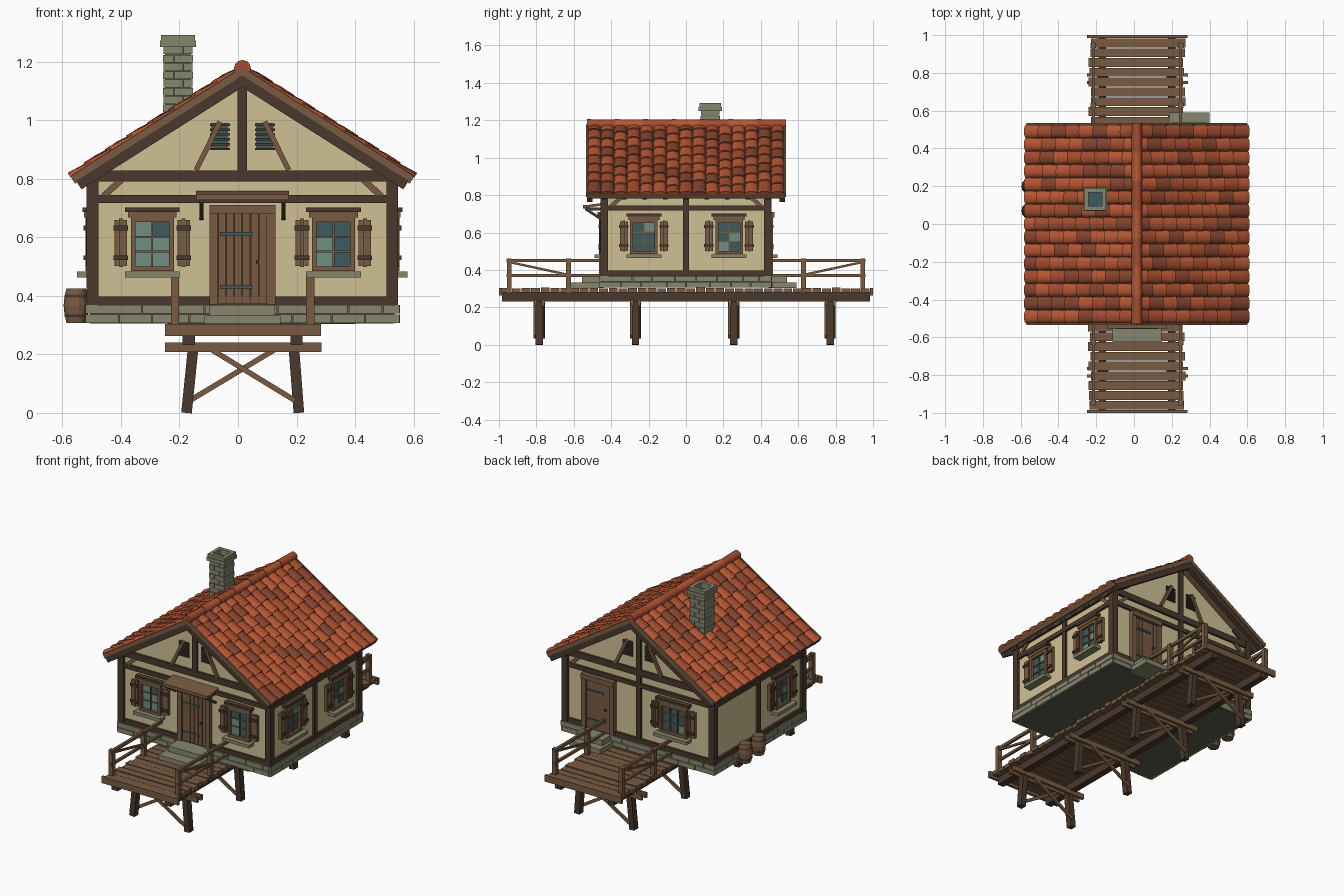
import bpy, bmesh, math, random
from mathutils import Matrix, Vector

if "Cube" in bpy.data.objects:
    bpy.data.objects.remove(bpy.data.objects["Cube"])

random.seed(4)
PALETTE = {  # sRGB 0-255
    "cream plaster": (208, 193, 149), "dark timber": (74, 57, 44), "wood": (120, 91, 66),
    "stone": (134, 135, 110), "mortar": (92, 94, 78), "dark glass": (62, 90, 92),
    "pale glass": (112, 142, 130), "bright tile": (184, 87, 52), "mid tile": (165, 77, 47),
    "brown tile": (134, 68, 47)}
MATS = {}
for key, rgb in PALETTE.items():
    m = MATS[key] = bpy.data.materials.new(key.replace(" ", "_"))
    m.diffuse_color = [((c / 255 + 0.055) / 1.055) ** 2.4 for c in rgb] + [1]
    m.use_nodes = True
    m.node_tree.nodes["Principled BSDF"].inputs["Base Color"].default_value = m.diffuse_color
CREAM, DARK, WOOD, STONE, MORTAR, GLASS, PALE, T1, T2, T3 = PALETTE


class Part:
    """Collects solids into one mesh; M places local coordinates in the scene."""
    def __init__(self, name, M=None):
        self.name, self.M, self.bm, self.mats = name, M or Matrix(), bmesh.new(), []

    def solid(self, rings, mat, caps=True, smooth=False):
        if mat not in self.mats:
            self.mats.append(mat)
        vs = [[self.bm.verts.new(self.M @ Vector(p)) for p in r] for r in rings]
        n = len(vs[0])
        faces = [self.bm.faces.new((a[i], a[(i + 1) % n], b[(i + 1) % n], b[i]))
                 for a, b in zip(vs, vs[1:]) for i in range(n)]
        if caps:
            faces += [self.bm.faces.new(vs[0][::-1]), self.bm.faces.new(vs[-1])]
        for f in faces:
            f.material_index, f.smooth = self.mats.index(mat), smooth
        return faces

    def box(self, x0, x1, y0, y1, z0, z1, mat):
        self.solid([[(x0, y0, z), (x1, y0, z), (x1, y1, z), (x0, y1, z)] for z in (z0, z1)], mat)

    def beam(self, p, q, w, d, mat):
        p, q = Vector(p), Vector(q)
        t = (q - p).normalized()
        side = t.cross((0, 1, 0) if abs(t.y) < 0.5 else (0, 0, 1)).normalized()
        up = t.cross(side)
        self.solid([[c + side * w / 2 * a + up * d / 2 * b
                     for a, b in ((-1, -1), (1, -1), (1, 1), (-1, 1))] for c in (p, q)], mat)

    def done(self, smooth=False):
        bmesh.ops.recalc_face_normals(self.bm, faces=self.bm.faces)
        me = bpy.data.meshes.new(self.name)
        self.bm.to_mesh(me)
        self.bm.free()
        for k in self.mats:
            me.materials.append(MATS[k])
        ob = bpy.data.objects.new(self.name, me)
        bpy.context.collection.objects.link(ob)
        if smooth:
            bpy.ops.object.select_all(action='DESELECT')
            ob.select_set(True)
            bpy.context.view_layer.objects.active = ob
            bpy.ops.object.shade_smooth_by_angle(angle=math.radians(40))


CX, HX, HY = 0.015, 0.515, 0.44            # house centre and half sizes
SLOPE, APEX, RUN = math.radians(32.4), 1.172, 0.687


def wall_frame(k):
    """Local x runs along the wall, -y points outward; 0 front, 1 right, 2 back, 3 left."""
    out = HX if k % 2 else HY
    return Matrix.Translation((CX, 0, 0)) @ Matrix.Rotation(k * math.pi / 2, 4, 'Z') @ Matrix.Translation((0, -out, 0))


# plaster walls with gables
p = Part("plaster_walls")
p.solid([[(CX - HX, y, .36), (CX + HX, y, .36), (CX + HX, y, .81), (CX, y, 1.14), (CX - HX, y, .81)]
         for y in (-HY, HY)], CREAM)
p.done()

# stone foundation: mortar core and staggered blocks
p = Part("foundation")
p.box(CX - .52, CX + .52, -.45, .45, .305, .37, MORTAR)
for k in range(4):
    p.M = wall_frame(k)
    half = .527 if k % 2 == 0 else .462
    for row, (z0, z1) in enumerate(((.307, .336), (.339, .368))):
        n = 9 if k % 2 == 0 else 8
        edges = [-half] + [-half + 2 * half * (i + .5 * row + random.uniform(-.15, .15)) / n
                           for i in range(1, n)] + [half]
        for a, b in zip(edges, edges[1:]):
            p.box(a, b - .004, -.02 - random.uniform(0, .004), .01, z0, z1, STONE)
p.done()

# timber framing on all four walls
p = Part("timber_frame")
for sx in (-1, 1):
    for sy in (-1, 1):
        x, y = CX + sx * .512, sy * .438
        p.box(x - .02, x + .02, y - .02, y + .02, .365, .83, DARK)
for k in range(4):
    p.M = wall_frame(k)
    half = HY if k % 2 else HX
    for z0, z1 in ((.369, .397), (.717, .744), (.79, .829)):
        p.box(-half, half, -.014, .01, z0, z1, DARK)
    if k:
        p.box(-.016, .016, -.012, .01, .38, .80, DARK)
    for s in (-1, 1):
        p.beam((s * (half - .105), -.004, .80), (s * (half - .04), -.004, .74), .022, .016, WOOD)
    if k % 2 == 0:   # gable king post and braces
        p.box(-.016, .016, -.014, .01, .82, 1.14, DARK)
        for s in (-1, 1):
            p.beam((s * .076, -.012, .995), (s * .158, -.012, .83), .018, .016, WOOD)
p.done()

# gable louvres
p = Part("gable_louvres")
for k in (0, 2):
    p.M = wall_frame(k)
    for s in (-1, 1):
        u = s * .077
        p.box(u - .03, u + .03, -.004, .01, .90, .99, GLASS)
        for i in range(6):
            z = .902 + i * .0165
            p.beam((u - .034, -.007, z), (u + .034, -.007, z), .008, .01, DARK)
p.done()


def window(name, k, u, cols=2, w=.147):
    p = Part(name, wall_frame(k))
    a, b, z0, z1, t = u - w / 2, u + w / 2, .485, .668, .016
    for x0, x1, c, d in ((a, a + t, z0, z1), (b - t, b, z0, z1), (a, b, z0, z0 + t), (a, b, z1 - t, z1)):
        p.box(x0, x1, -.022, .005, c, d, WOOD)
    p.box(a - .01, b + .01, -.026, .005, z1, z1 + .018, WOOD)
    p.box(a - .02, b + .02, -.032, .005, z1 + .018, z1 + .034, DARK)
    p.box(a - .02, b + .02, -.05, .005, z0 - .022, z0 - .002, STONE)
    cw, rh = (w - 2 * t) / cols, (z1 - z0 - 2 * t) / 3
    for c in range(cols):
        for r in range(3):
            x, z = a + t + c * cw, z0 + t + r * rh
            p.box(x, x + cw, -.006, .004, z, z + rh, PALE if random.random() < .35 else GLASS)
    for c in range(1, cols):
        x = a + t + c * cw
        p.box(x - .003, x + .003, -.013, .003, z0, z1, WOOD)
    for r in (1, 2):
        z = z0 + t + r * rh
        p.box(a, b, -.012, .003, z - .003, z + .003, WOOD)
    for s in (-1, 1):   # plank shutters with two battens
        c = u + s * (w / 2 + .034)
        for i in range(3):
            x = c + (i - 1) * .0148
            p.box(x - .0068, x + .0068, -.02, .003, .502 - .004 * (i == 1), .66 + .004 * (i == 1), WOOD)
        for z in (.53, .632):
            p.box(c - .025, c + .025, -.028, -.018, z - .008, z + .008, DARK)
    p.done()


window("front_window_left", 0, -.308)
window("front_window_right", 0, .311)
window("right_window_front", 1, -.225)
window("right_window_rear", 1, .23)
window("back_window", 2, .245, 3, .19)
window("left_window", 3, .225)


def door(name, k, u):
    p = Part(name, wall_frame(k))
    for s in (-1, 1):
        x = u + s * .098
        p.box(x - .015, x + .015, -.026, .005, .37, .69, WOOD)
    p.box(u - .113, u + .113, -.034, .005, .68, .71, WOOD)
    p.box(u - .085, u + .085, -.004, .005, .37, .68, DARK)
    for i in range(6):
        x = u - .083 + i * .0277
        p.box(x + .001, x + .0265, -.015, .003, .376, .679, WOOD)
    for z in (.43, .612):   # iron straps
        p.box(u - .077, u + .035, -.021, -.012, z - .006, z + .006, GLASS)
    p.box(u + .046, u + .056, -.028, -.012, .51, .522, DARK)
    p.done()


door("front_door", 0, 0)
door("back_door", 2, -.275)

# stone steps
for name, k, u, w, d1, d2 in (("front_steps", 0, 0, .13, .185, .115), ("back_steps", 2, -.278, .108, .15, .1)):
    p = Part(name, wall_frame(k))
    p.box(u - w, u + w, -d1, 0, .303, .333, STONE)
    p.box(u - w + .018, u + w - .018, -d2, 0, .333, .368, STONE)
    p.done()

# canopy over the front door
p = Part("door_canopy", wall_frame(0))
p.beam((0, -.105, .738), (0, 0, .752), .318, .014, WOOD)
p.box(-.159, .159, -.112, -.1, .728, .748, WOOD)
for s in (-1, 1):
    p.box(s * .14 - .007, s * .14 + .007, -.1, 0, .718, .734, DARK)
    p.beam((s * .14, -.09, .722), (s * .14, -.005, .665), .014, .014, DARK)
p.done()

# roof: boards, bargeboards, rafters and barrel tiles on both slopes
boards, rafters, tiles = Part("roof_boards"), Part("rafters"), Part("roof_tiles")
COLS, ROWS, PITCH = 15, 8, 1.05 / 15
for s in (0, 1):
    M = Matrix.Translation((CX, 0, APEX)) @ Matrix.Rotation(s * math.pi, 4, 'Z') @ Matrix.Rotation(SLOPE, 4, 'Y')
    boards.M = rafters.M = tiles.M = M
    boards.box(0, RUN, -.53, .53, -.016, 0, WOOD)
    boards.box(RUN - .005, RUN + .004, -.53, .53, -.022, .006, WOOD)
    for y in (-1, 1):
        boards.box(0, RUN - .004, y * .53, y * .50, -.05, -.014, DARK)
        boards.box(0, RUN, y * .534, y * .524, -.016, .008, WOOD)
    for i in range(9):
        y = -.44 + i * .11
        rafters.box(.5, RUN - .015, y - .012, y + .012, -.042, -.014, DARK)
    for c in range(COLS):
        yc = (c - (COLS - 1) / 2) * PITCH
        shift = random.uniform(-.03, .03)
        for r in range(ROWS):
            x0 = 0 if r == 0 else RUN * r / ROWS + shift - .012
            x1 = RUN + .006 if r == ROWS - 1 else RUN * (r + 1) / ROWS + shift
            rings = []
            for x, hw, h, lift in ((x0, .031, .014, 0), (x1, .036, .019, .004)):
                rings.append([(x, yc + hw * math.cos(math.pi * i / 6), lift + h * math.sin(math.pi * i / 6))
                              for i in range(7)])
            tiles.solid(rings, random.choices((T1, T2, T3), (6, 4, 2))[0], smooth=True)
boards.done()
rafters.done()
tiles.done(smooth=True)

# ridge cap made of overlapping round tiles
p = Part("ridge_cap")
for i in range(7):
    y0 = -.53 + i * .1514
    p.solid([[(CX + r * math.cos(a * math.pi / 6), y, 1.177 + r * math.sin(a * math.pi / 6)) for a in range(12)]
             for y, r in ((y0, .029), (y0 + .155, .026))], T1 if i % 2 else T2, smooth=True)
p.done(smooth=True)

# chimney of stacked stone courses with an open flue
p = Part("chimney", Matrix.Translation((-.205, .13, 0)))
p.box(-.044, .044, -.044, .044, .98, 1.25, MORTAR)
for i in range(9):
    z, e = 1.0 + i * .0282, .05 + .002 * (i % 2)
    cut = -.015 if i % 2 else .018
    for a, b in ((-e, cut - .001), (cut + .001, e)):
        for y in (-1, 1):
            p.box(a, b, min(0, y * e), max(0, y * e), z, z + .026, STONE)


def ring(p, o, i, z0, z1, mat):
    p.solid([[(a * r, b * r, z) for a, b in ((-1, -1), (1, -1), (1, 1), (-1, 1))]
             for r, z in ((i, z0), (o, z0), (o, z1), (i, z1), (i, z0))], mat, caps=False)


ring(p, .062, .036, 1.25, 1.272, STONE)
ring(p, .058, .036, 1.272, 1.292, STONE)
p.box(-.037, .037, -.037, .037, 1.245, 1.256, GLASS)
p.done()

# walkway planks, edge boards and stringers
p = Part("walkway_planks")
N = 38
for i in range(N):
    y = -.985 + i * 1.97 / N
    j = random.uniform(-.008, .008)
    p.box(-.235 + j, .265 + j, y + .002, y + 1.97 / N - .003, .28, .303 + random.uniform(-.003, .002), WOOD)
for y in (-.992, .992):
    p.box(-.25, .283, y - .008, y + .008, .263, .304, WOOD)
p.done()
p = Part("walkway_stringers")
for x in (-.168, .2):
    p.box(x - .021, x + .021, -.985, .985, .232, .281, DARK)
p.done()

# trestles: cross beams, splayed legs and crossed braces
p = Part("trestles")
for y in (-.785, -.27, .255, .77):
    for d in (-.02, .02):
        p.box(-.25, .285, y + d - .008, y + d + .008, .208, .241, WOOD)
    p.beam((-.152, y, .235), (-.176, y, 0), .036, .04, DARK)
    p.beam((.19, y, .235), (.208, y, 0), .036, .04, DARK)
    p.beam((-.10, y - .024, .222), (.195, y - .024, .042), .018, .012, WOOD)
    p.beam((.135, y + .024, .222), (-.165, y + .024, .042), .018, .012, WOOD)
p.done()

# railings on both ends and sides
p = Part("railings")
for s in (-1, 1):
    for x in (-.215, .247):
        for y in (.628, .945):
            p.box(x - .014, x + .014, s * y - .013, s * y + .013, .27, .462, WOOD)
        for z, h in ((.45, .018), (.37, .014)):
            p.beam((x, s * .455, z), (x, s * .96, z), .016, h, WOOD)
        p.beam((x, s * .935, .44), (x, s * .64, .376), .012, .012, WOOD)
p.done()

# barrels on the left side
for name, y in (("barrel_front", .07), ("barrel_rear", .2)):
    p = Part(name, Matrix.Translation((-.553, y, .307)))
    for prof, mat in ((((.033, 0), (.04, .03), (.043, .06), (.04, .09), (.033, .118)), WOOD),
                      (((.0385, .02), (.041, .03)), DARK), (((.041, .088), (.0385, .098)), DARK)):
        p.solid([[(r * math.cos(a * math.pi / 7), r * math.sin(a * math.pi / 7), z) for a in range(14)]
                 for r, z in prof], mat)
    p.done()
